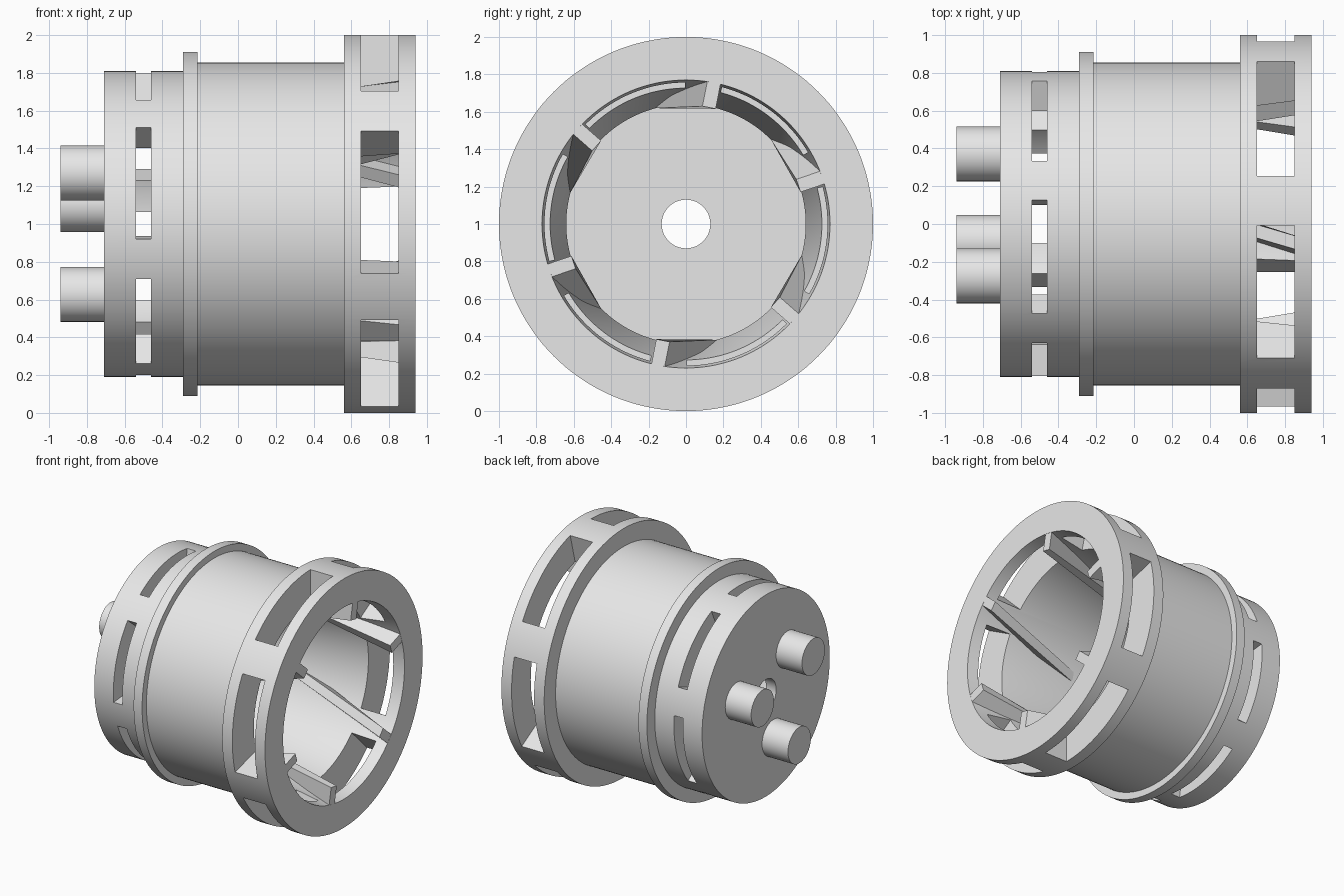
import bpy, bmesh, math

cube = bpy.data.objects.get("Cube")
if cube:
    bpy.data.objects.remove(cube, do_unlink=True)

grey = bpy.data.materials.new("plain grey")
grey.use_nodes = True
COLOR = (0.8, 0.8, 0.8, 1)
grey.diffuse_color = COLOR
grey.node_tree.nodes["Principled BSDF"].inputs["Base Color"].default_value = COLOR


def polar(x, r, deg):
    """Point at radius r and angle deg around the x axis, raised to stand on z = 0."""
    a = math.radians(deg)
    return (x, r * math.cos(a), 1 + r * math.sin(a))


def finish(bm, name, smooth=True):
    bmesh.ops.recalc_face_normals(bm, faces=bm.faces)
    mesh = bpy.data.meshes.new(name)
    bm.to_mesh(mesh)
    bm.free()
    mesh.materials.append(grey)
    obj = bpy.data.objects.new(name, mesh)
    bpy.context.collection.objects.link(obj)
    if smooth:
        shade(obj)
    return obj


def select(obj):
    bpy.ops.object.select_all(action='DESELECT')
    obj.select_set(True)
    bpy.context.view_layer.objects.active = obj


def shade(obj):
    select(obj)
    bpy.ops.object.shade_smooth_by_angle(angle=math.radians(30))


def bridge(bm, a, b):
    """Quads between two closed rings of vertices."""
    n = len(a)
    for i in range(n):
        j = (i + 1) % n
        bm.faces.new((a[i], a[j], b[j], b[i]))


def prism(bm, ring_a, ring_b):
    """Closed solid between two matching outlines."""
    a = [bm.verts.new(p) for p in ring_a]
    b = [bm.verts.new(p) for p in ring_b]
    bridge(bm, a, b)
    bm.faces.new(a)
    bm.faces.new(b[::-1])


# Shell: closed section (x, radius) turned around the x axis
SECTION = [(-0.71, 0.13), (-0.71, 0.81), (-0.29, 0.81), (-0.29, 0.91),
           (-0.215, 0.91), (-0.215, 0.855), (0.56, 0.855), (0.56, 1.0),
           (0.94, 1.0), (0.94, 0.77), (0.07, 0.64), (-0.62, 0.64), (-0.62, 0.13)]
SEGMENTS = 144
bm = bmesh.new()
rings = [[bm.verts.new(polar(x, r, 360 * i / SEGMENTS)) for i in range(SEGMENTS)]
         for x, r in SECTION]
for k, ring in enumerate(rings):
    bridge(bm, ring, rings[(k + 1) % len(rings)])
shell = finish(bm, "shell", smooth=False)

# Slots: six wedges through the mouth collar and six through the rear collar
bm = bmesh.new()
for x0, x1, start, span in ((0.65, 0.85, 90.5, 44.7), (-0.54, -0.46, 81.0, 44.7)):
    for k in range(6):
        angles = [start + 60 * k + span * i / 10 for i in range(11)]
        outline = [(1.1, a) for a in angles] + [(0.55, a) for a in reversed(angles)]
        prism(bm, [polar(x0, r, a) for r, a in outline],
              [polar(x1, r, a) for r, a in outline])
cutter = finish(bm, "slot_cutter", smooth=False)
cutter.hide_render = True
cut = shell.modifiers.new("slots", 'BOOLEAN')
cut.operation = 'DIFFERENCE'
cut.solver = 'EXACT'
cut.object = cutter
select(shell)
bpy.ops.object.modifier_apply(modifier=cut.name)
bpy.data.objects.remove(cutter, do_unlink=True)
shade(shell)

# Ribs: slanted bars that run from the mouth until they merge into the bore
TWIST = 23


def rib_end(x, inner, outer, deg, half=0.036):
    a = math.radians(deg)
    return [(x, r * math.cos(a) - t * math.sin(a), 1 + r * math.sin(a) + t * math.cos(a))
            for r, t in ((inner, -half), (inner, half), (outer, half), (outer, -half))]


for k in range(6):
    bm = bmesh.new()
    angle = 78.8 + 60 * k
    prism(bm, rib_end(0.939, 0.635, 0.785, angle),
          rib_end(0.07, 0.64, 0.74, angle + TWIST))
    finish(bm, f"rib_{k + 1}", smooth=False)

# Rear pins
for k in range(3):
    angle = 15.5 + 120 * k
    _, cy, cz = polar(0, 0.385, angle)
    bm = bmesh.new()
    outline = [(cy + 0.145 * math.cos(math.tau * i / 64),
                cz + 0.145 * math.sin(math.tau * i / 64)) for i in range(64)]
    prism(bm, [(-0.94, y, z) for y, z in outline], [(-0.70, y, z) for y, z in outline])
    finish(bm, f"rear_pin_{k + 1}")
